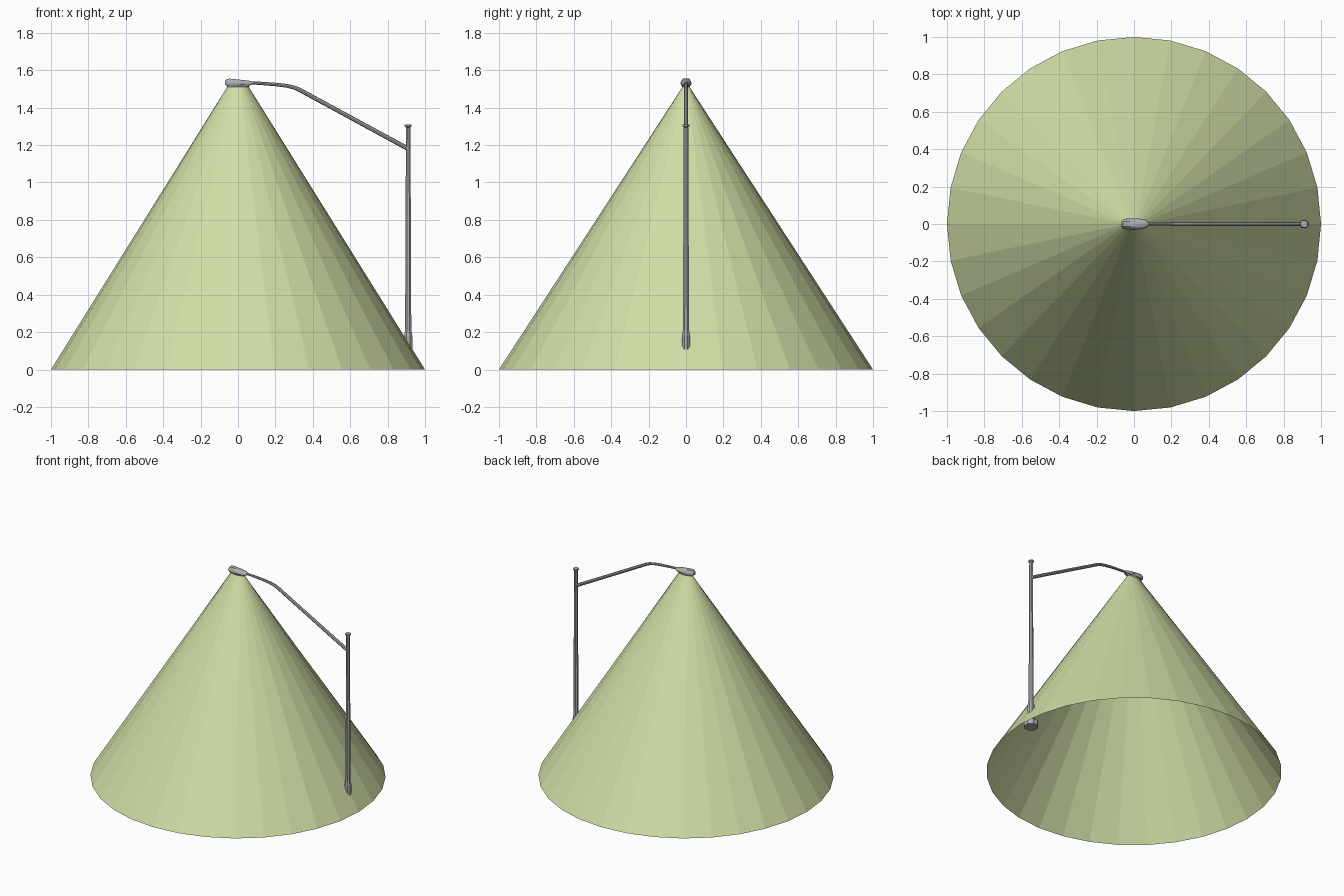
import bpy, bmesh, math
from mathutils import Vector

default = bpy.data.objects.get("Cube")
if default:
    bpy.data.objects.remove(default, do_unlink=True)


def material(name, rgb):
    m = bpy.data.materials.new(name)
    m.use_nodes = True
    m.diffuse_color = (*rgb, 1)
    m.node_tree.nodes["Principled BSDF"].inputs["Base Color"].default_value = (*rgb, 1)
    return m


glow = material("pale green light", (0.63, 0.73, 0.38))
metal = material("grey metal", (0.42, 0.42, 0.43))


def loft(name, rings, mat, caps=True, smooth=False):
    """Skin a list of closed point rings with quads."""
    bm = bmesh.new()
    loops = [[bm.verts.new(p) for p in ring] for ring in rings]
    n = len(loops[0])
    for a, b in zip(loops, loops[1:]):
        for i in range(n):
            j = (i + 1) % n
            bm.faces.new((a[i], a[j], b[j], b[i]))
    if caps:
        bm.faces.new(loops[0][::-1])
        bm.faces.new(loops[-1])
        bmesh.ops.recalc_face_normals(bm, faces=bm.faces)
    mesh = bpy.data.meshes.new(name)
    bm.to_mesh(mesh)
    bm.free()
    mesh.materials.append(mat)
    obj = bpy.data.objects.new(name, mesh)
    bpy.context.collection.objects.link(obj)
    if smooth:
        bpy.context.view_layer.objects.active = obj
        obj.select_set(True)
        bpy.ops.object.shade_smooth_by_angle(angle=math.radians(40))
        obj.select_set(False)
    return obj


def ellipse(x, z, rx, ry, n, phase=0.0):
    angles = [math.tau * (i + phase) / n for i in range(n)]
    return [(x + rx * math.cos(a), ry * math.sin(a), z) for a in angles]


# Open cone of light, narrowing to the slim lamp opening
loft("light_cone", [ellipse(0, 0, 1, 1, 32), ellipse(0, 1.515, 0.055, 0.016, 32)],
     glow, caps=False)

# Pole with flared foot and flat cap
POLE_X = 0.91
pole = [(0.01, 0.05), (0.05, 0.05), (0.06, 0.024), (0.18, 0.024), (0.21, 0.018),
        (1.295, 0.013), (1.3, 0.02), (1.31, 0.02)]
loft("pole", [ellipse(POLE_X, z, r, r, 8, 0.5) for z, r in pole], metal)

# Bent arm swept along its path, tapering to the lamp
path = [(0.91, 1.18), (0.33, 1.495), (0.3, 1.508), (0.26, 1.517),
        (0.2, 1.524), (0.12, 1.53), (0.04, 1.534)]
rings = []
for k, (x, z) in enumerate(path):
    before, after = path[max(k - 1, 0)], path[min(k + 1, len(path) - 1)]
    t = Vector((after[0] - before[0], 0, after[1] - before[1])).normalized()
    side, up = Vector((0, 1, 0)), Vector((t.z, 0, -t.x))
    r = 0.012 - 0.004 * k / (len(path) - 1)
    rings.append([Vector((x, 0, z)) + r * (math.cos(a) * side + math.sin(a) * up)
                  for a in (math.tau * i / 8 for i in range(8))])
loft("arm", rings, metal, smooth=True)

# Lamp housing: domed sections along x (x, half width, bottom, top)
sections = [(-0.07, 0.014, 1.522, 1.545), (-0.06, 0.024, 1.518, 1.556),
            (-0.04, 0.029, 1.517, 1.557), (0.03, 0.029, 1.517, 1.549),
            (0.06, 0.023, 1.519, 1.545), (0.078, 0.012, 1.523, 1.54)]
profile = [(-0.8, 0), (-1, 0.3), (-0.9, 0.65), (-0.5, 0.95),
           (0.5, 0.95), (0.9, 0.65), (1, 0.3), (0.8, 0)]
loft("lamp_housing", [[(x, w * u, lo + (hi - lo) * v) for u, v in profile]
                      for x, w, lo, hi in sections], metal, smooth=True)

# Shallow lens rim under the housing
loft("lamp_rim", [ellipse(0, 1.506, 0.055, 0.018, 16), ellipse(0, 1.52, 0.062, 0.024, 16)],
     metal)
